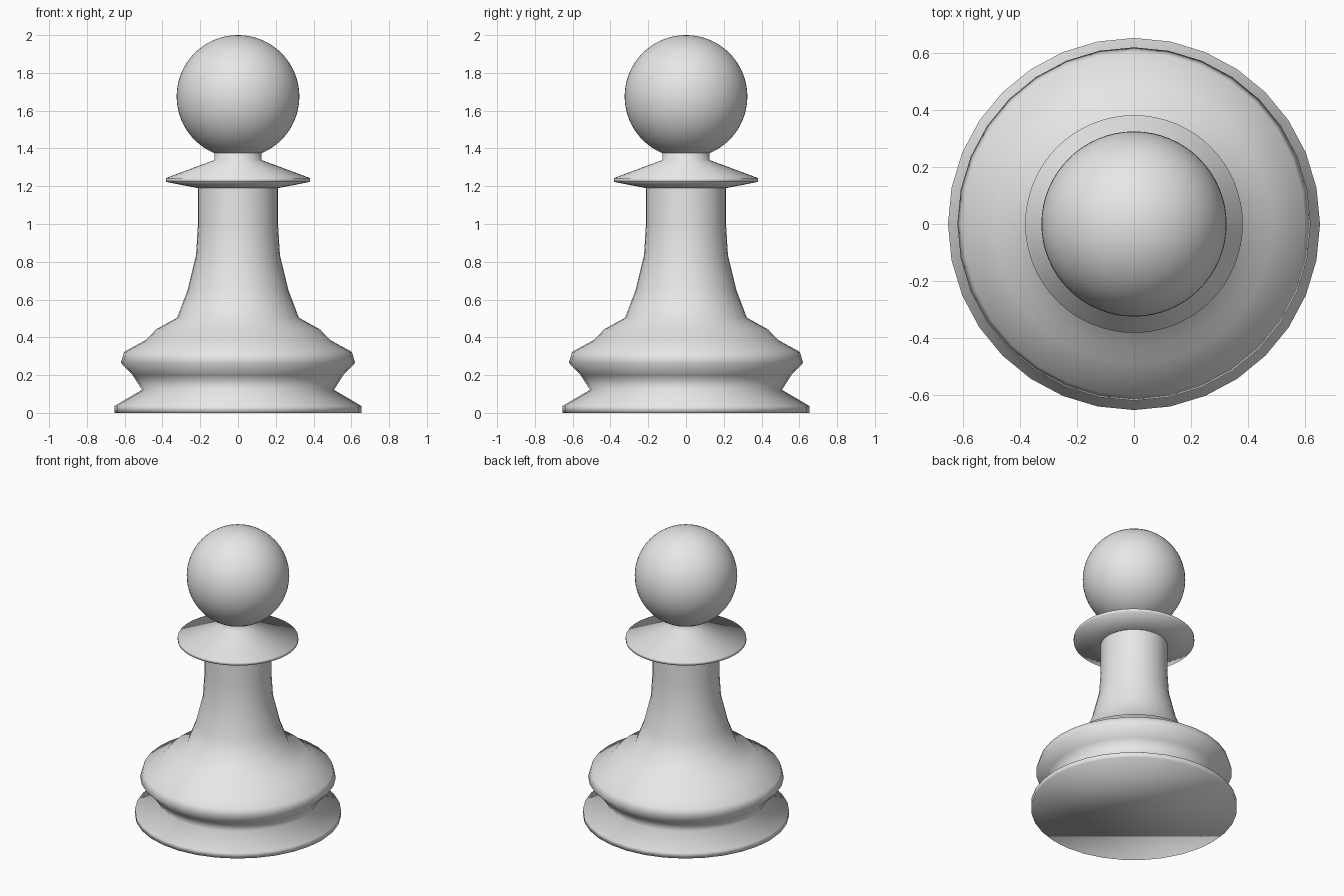
import bpy
import bmesh
import math

cube = bpy.data.objects.get("Cube")
if cube:
    bpy.data.objects.remove(cube, do_unlink=True)

grey = bpy.data.materials.new("light_grey")
grey.use_nodes = True
colour = (0.8, 0.8, 0.8, 1.0)
grey.diffuse_color = colour
grey.node_tree.nodes["Principled BSDF"].inputs["Base Color"].default_value = colour


def add_part(name, bm):
    """Turn a bmesh into a smooth shaded object."""
    bmesh.ops.recalc_face_normals(bm, faces=bm.faces)
    for face in bm.faces:
        face.smooth = True
    mesh = bpy.data.meshes.new(name)
    bm.to_mesh(mesh)
    bm.free()
    mesh.materials.append(grey)
    obj = bpy.data.objects.new(name, mesh)
    bpy.context.collection.objects.link(obj)
    return obj


def lathe(name, profile, sides, close_bottom=False):
    """Revolve (radius, height) points about the z axis."""
    bm = bmesh.new()
    rings = []
    for r, z in profile:
        angles = [math.tau * i / sides for i in range(sides)]
        rings.append([bm.verts.new((r * math.cos(a), r * math.sin(a), z)) for a in angles])
    for low, high in zip(rings, rings[1:]):
        for i in range(sides):
            j = (i + 1) % sides
            bm.faces.new((low[i], low[j], high[j], high[i]))
    if close_bottom:
        bm.faces.new(rings[0][::-1])
    return add_part(name, bm)


# Foot, bulging skirt and tapering stem
lathe("base_and_stem", [
    (0.653, 0.0), (0.653, 0.037), (0.508, 0.122), (0.558, 0.2),
    (0.62, 0.265), (0.603, 0.323), (0.487, 0.386), (0.434, 0.442),
    (0.322, 0.504), (0.267, 0.65), (0.222, 0.836), (0.212, 1.0),
    (0.212, 1.19),
], 32, close_bottom=True)

# Flared collar with the short neck that enters the head
lathe("collar_and_neck", [
    (0.212, 1.19), (0.382, 1.223), (0.382, 1.243),
    (0.124, 1.339), (0.124, 1.4),
], 64)

# Ball head
bm = bmesh.new()
bmesh.ops.create_uvsphere(bm, u_segments=64, v_segments=32, radius=0.325)
head = add_part("head", bm)
head.location.z = 1.675
